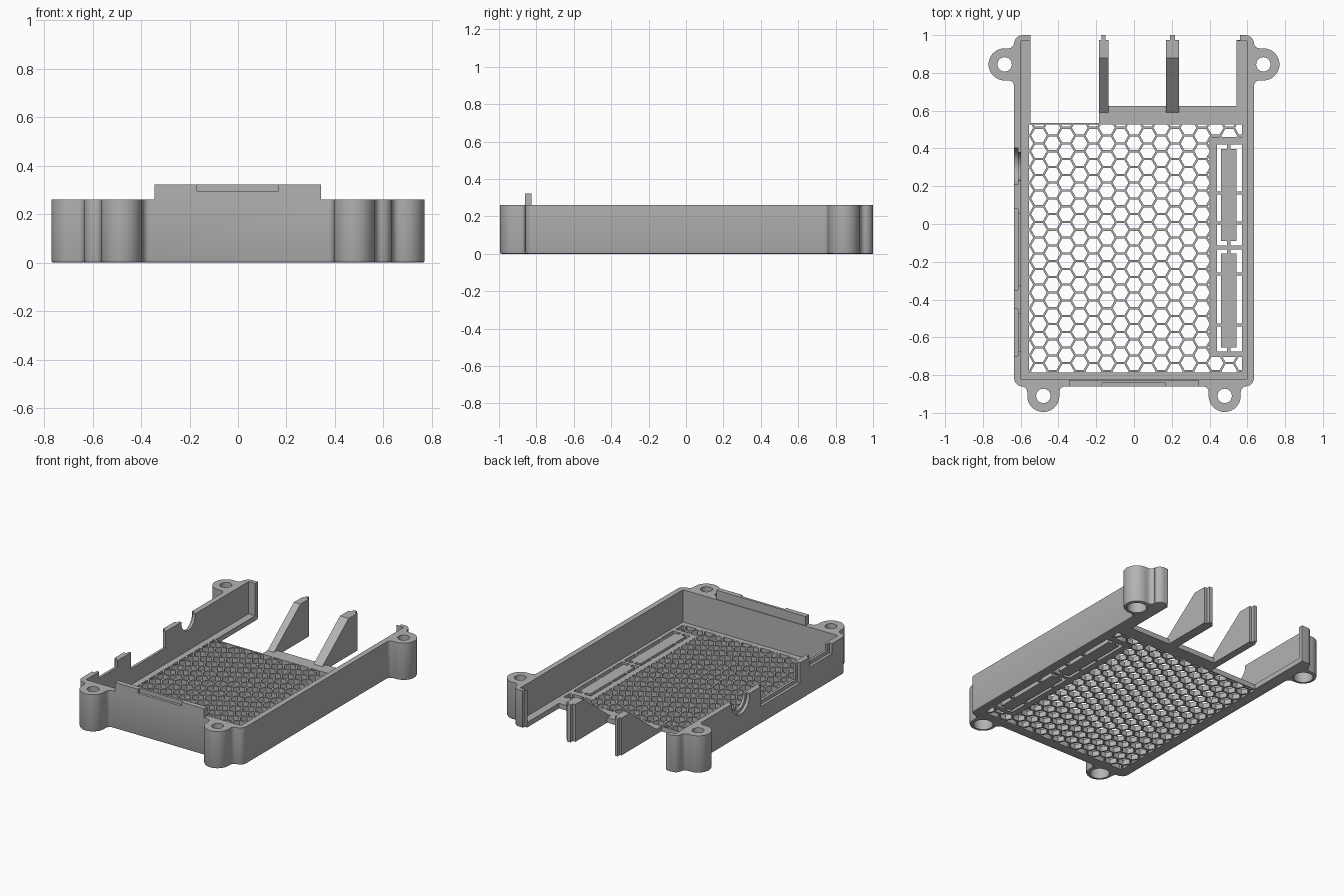
import bpy, bmesh, math
from mathutils import Vector, Matrix

cube = bpy.data.objects.get("Cube")
if cube:
    bpy.data.objects.remove(cube, do_unlink=True)

grey = bpy.data.materials.new("matte grey plastic")
grey.use_nodes = True
COLOUR = (0.45, 0.45, 0.45, 1)
grey.diffuse_color = COLOUR
grey.node_tree.nodes["Principled BSDF"].inputs["Base Color"].default_value = COLOUR

TOP, FLOOR = 0.26, 0.035


def finish(name, bm):
    bmesh.ops.recalc_face_normals(bm, faces=bm.faces)
    mesh = bpy.data.meshes.new(name)
    bm.to_mesh(mesh)
    bm.free()
    mesh.materials.append(grey)
    ob = bpy.data.objects.new(name, mesh)
    bpy.context.collection.objects.link(ob)
    return ob


def prism(name, outline, z0, z1, chamfer=0):
    """Upright prism; chamfer softens the lower rim."""
    bm = bmesh.new()
    face = bm.faces.new([bm.verts.new((x, y, z1)) for x, y in outline])
    ext = bmesh.ops.extrude_face_region(bm, geom=[face])
    low = [g for g in ext["geom"] if isinstance(g, bmesh.types.BMVert)]
    for v in low:
        v.co.z = z0
    bmesh.ops.recalc_face_normals(bm, faces=bm.faces)
    if chamfer:
        rim = [e for e in bm.edges if all(v.co.z == z0 for v in e.verts)]
        bmesh.ops.bevel(bm, geom=rim, offset=chamfer, segments=2, affect='EDGES', profile=0.5)
    return finish(name, bm)


def box(name, x0, x1, y0, y1, z0, z1):
    return prism(name, [(x0, y0), (x1, y0), (x1, y1), (x0, y1)], z0, z1)


def arc(cx, cy, r, a0, a1, n=12):
    return [(cx + r * math.cos(math.radians(a0 + (a1 - a0) * i / n)),
             cy + r * math.sin(math.radians(a0 + (a1 - a0) * i / n))) for i in range(n + 1)]


def disc(cx, cy, r, n=32):
    return arc(cx, cy, r, 0, 360, n)[:-1]


def combine(target, others, operation='DIFFERENCE'):
    bpy.context.view_layer.objects.active = target
    for other in others:
        mod = target.modifiers.new("cut", 'BOOLEAN')
        mod.operation, mod.object, mod.solver = operation, other, 'EXACT'
        bpy.ops.object.modifier_apply(modifier=mod.name)
        bpy.data.objects.remove(other, do_unlink=True)


# Tray block with rounded corners
X, Y0, Y1, R = 0.635, -0.86, 1.0, 0.045
outline = []
for cx, cy, a in ((X - R, Y1 - R, 0), (R - X, Y1 - R, 90), (R - X, Y0 + R, 180), (X - R, Y0 + R, 270)):
    outline += arc(cx, cy, R, a, a + 90, 6)
tray = prism("tray", outline, 0, TOP, 0.01)


# Screw lugs with filleted roots; v points away from the wall
def lug(cx, cy, depth, r, turn):
    f = 0.03
    pts = [(r + f, -depth - 0.02)] + arc(r + f, f - depth, f, 270, 180, 6)
    pts += arc(0, 0, r, 0, 180, 20)
    pts += arc(-r - f, f - depth, f, 0, -90, 6) + [(-r - f, -depth - 0.02)]
    rot = Matrix.Rotation(math.radians(turn), 2)
    return prism("lug", [tuple(rot @ Vector(p) + Vector((cx, cy))) for p in pts], 0, TOP, 0.01)


lugs = [(s * 0.48, -0.91, 0.05, 0.085, 180) for s in (-1, 1)]
lugs += [(s * 0.685, 0.845, 0.05, 0.085, -90 * s) for s in (-1, 1)]
combine(tray, [lug(*spec) for spec in lugs], 'UNION')

# Main cavity, open back and rear floor step
combine(tray, [
    box("cavity", -0.597, 0.597, -0.82, 0.97, FLOOR, 0.5),
    box("back_opening", -0.547, 0.542, 0.625, 1.2, -0.1, 0.5),
    box("floor_step", -0.547, -0.185, 0.535, 0.7, -0.1, 0.5),
    box("back_doorway", -0.547, 0.542, 0.5, 1.2, FLOOR, 0.5),
    box("post_groove", 0.5, 0.56, 0.975, 1.2, -0.1, 0.5),
])

# Screw holes with wide counterbores below
for cx, cy, *_ in lugs:
    combine(tray, [prism("hole", disc(cx, cy, 0.038), -0.1, 0.5),
                   prism("counterbore", disc(cx, cy, 0.062), -0.1, 0.19)])


# Port openings in the right wall, each with a wider outer recess
def side_disc(y, z, r, x0, x1):
    ob = prism("round_port", disc(0, 0, r), x0, x1)
    ob.data.transform(Matrix.Translation((0, y, z)) @ Matrix.Rotation(math.pi / 2, 4, 'Y'))
    return ob


for y0, y1, z0 in ((-0.35, 0.08, 0.12), (-0.70, -0.45, 0.19)):
    combine(tray, [box("port", -0.7, -0.57, y0 + 0.025, y1 - 0.025, z0 + 0.025, 0.5),
                   box("port_recess", -0.7, -0.615, y0, y1, z0, 0.5)])
combine(tray, [side_disc(0.305, 0.25, 0.075, -0.7, -0.57),
               side_disc(0.305, 0.25, 0.098, -0.7, -0.615)])

# Honeycomb vents, clipped to the floor window
bm = bmesh.new()
PITCH, RIB = 0.0831, 0.011
DX = PITCH * math.sqrt(3) / 2
for i in range(18):
    for j in range(18):
        cx = -0.575 + i * DX
        cy = -0.82 + (j + 0.5 * (i % 2)) * PITCH
        bm.faces.new([bm.verts.new((x, y, -0.1)) for x, y in disc(cx, cy, (PITCH - RIB) / math.sqrt(3), 6)])
for co, no in (((-0.555, 0, 0), (-1, 0, 0)), ((0.572, 0, 0), (1, 0, 0)),
               ((0, -0.785, 0), (0, -1, 0)), ((0, 0.528, 0), (0, 1, 0))):
    bmesh.ops.bisect_plane(bm, geom=bm.verts[:] + bm.edges[:] + bm.faces[:],
                           plane_co=co, plane_no=no, clear_outer=True)
ext = bmesh.ops.extrude_face_region(bm, geom=bm.faces[:])
for v in ext["geom"]:
    if isinstance(v, bmesh.types.BMVert):
        v.co.z = 0.1
combine(tray, [finish("honeycomb", bm),
               box("panel_window", 0.42, 0.572, -0.69, 0.44, -0.1, 0.1)])

# Slotted panel frame, two flexible bars and their bridges
parts = [
    ("panel_side", 0.40, 0.44, -0.705, 0.46), ("panel_end_front", 0.44, 0.575, -0.705, -0.675),
    ("panel_end_back", 0.44, 0.575, 0.42, 0.46), ("panel_middle", 0.44, 0.575, -0.135, -0.113),
    ("flex_bar_back", 0.46, 0.543, -0.09, 0.397), ("flex_bar_front", 0.46, 0.543, -0.655, -0.157),
]
for y in (0.165, 0.005, -0.265, -0.535):
    parts += [("bridge", 0.435, 0.465, y - 0.008, y + 0.008), ("bridge", 0.538, 0.575, y - 0.008, y + 0.008)]
for y in (0.408, -0.102, -0.146, -0.665):
    parts.append(("end_bridge", 0.492, 0.512, y - 0.014, y + 0.014))
objects = [tray] + [box(n, x0, x1, y0, y1, 0, FLOOR) for n, x0, x1, y0, y1 in parts]

# Sloped rear fins, each with a narrow locating tongue
for x0, x1, t0, t1 in ((-0.185, -0.135, -0.173, -0.152), (0.17, 0.237, 0.19, 0.217)):
    fin = prism("rear_fin", [(0.59, 0), (0.975, 0), (0.975, TOP), (0.88, TOP), (0.59, FLOOR)], x0, x1)
    fin.data.transform(Matrix(((0, 0, 1, 0), (1, 0, 0, 0), (0, 1, 0, 0), (0, 0, 0, 1))))
    objects += [fin, box("fin_tongue", t0, t1, 0.97, 1.0, 0, TOP)]

# Raised front tab with a finger recess
tab = box("front_tab", -0.345, 0.342, -0.86, -0.825, TOP - 0.02, 0.323)
combine(tab, [box("finger_recess", -0.17, 0.167, -0.9, -0.842, 0.295, 0.4)])
objects.append(tab)

for ob in objects:
    bpy.ops.object.select_all(action='DESELECT')
    ob.select_set(True)
    bpy.context.view_layer.objects.active = ob
    bpy.ops.object.shade_smooth_by_angle(angle=math.radians(30))
